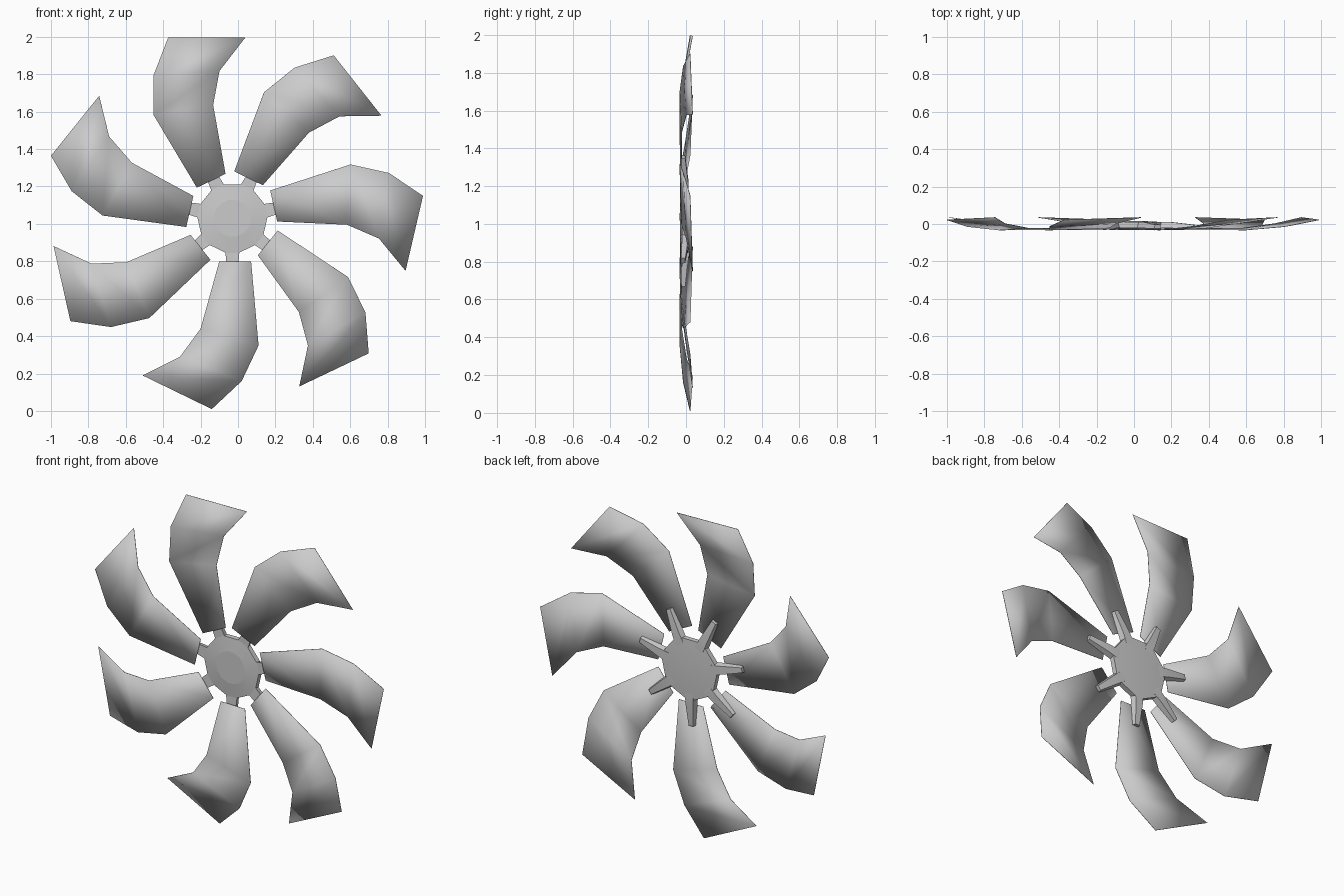
import bpy, bmesh, math
from mathutils import Matrix, Vector

if "Cube" in bpy.data.objects:
    bpy.data.objects.remove(bpy.data.objects["Cube"])

N = 7
CENTRE = Vector((-0.03, 0, 1.03))


def make(name, bm, turn=0.0, angle=30):
    bmesh.ops.recalc_face_normals(bm, faces=bm.faces)
    bm.transform(Matrix.Translation(CENTRE) @ Matrix.Rotation(turn, 4, 'Y'))
    mesh = bpy.data.meshes.new(name)
    bm.to_mesh(mesh)
    bm.free()
    ob = bpy.data.objects.new(name, mesh)
    bpy.context.collection.objects.link(ob)
    bpy.ops.object.select_all(action='DESELECT')
    bpy.context.view_layer.objects.active = ob
    ob.select_set(True)
    bpy.ops.object.shade_smooth_by_angle(angle=math.radians(angle))
    return ob


# Swept blade pointing down: leading and trailing edges (x, y, z)
LEAD = [(0.10, -0.031, -0.23), (0.14, -0.032, -0.68), (0.05, -0.014, -0.87), (-0.11, 0.022, -1.02)]
TRAIL = [(-0.07, -0.026, -0.23), (-0.17, -0.022, -0.59), (-0.28, 0.002, -0.74), (-0.48, 0.035, -0.84)]


def blade(i):
    bm = bmesh.new()
    a = [bm.verts.new(p) for p in LEAD]
    b = [bm.verts.new(p) for p in TRAIL]
    for k in range(3):
        bm.faces.new((a[k], b[k], b[k + 1], a[k + 1]))
    ob = make(f"blade_{i + 1}", bm, i * math.tau / N)
    mod = ob.modifiers.new("thickness", 'SOLIDIFY')
    mod.thickness = 0.003
    mod.offset = 0


# Tapered arm that carries the blade from behind: (z, half width, front y, back y)
ARM = [(-0.15, 0.040, -0.020, 0.012), (-0.22, 0.034, -0.022, 0.012), (-0.36, 0.020, -0.024, -0.004)]


def arm(i):
    bm = bmesh.new()
    rings = [[bm.verts.new(p) for p in ((-w, f, z), (w, f, z), (w * .75, b, z), (-w * .75, b, z))]
             for z, w, f, b in ARM]
    for r, s in zip(rings, rings[1:]):
        for k in range(4):
            bm.faces.new((r[k], r[(k + 1) % 4], s[(k + 1) % 4], s[k]))
    bm.faces.new(rings[0])
    bm.faces.new(rings[-1])
    make(f"arm_{i + 1}", bm, i * math.tau / N)


# Hub: low cone with a flat round centre, cut-corner heptagon outline
def hub():
    bm = bmesh.new()
    angles = [-math.pi / 2 + i * math.tau / N + s * math.radians(10.5) for i in range(N) for s in (-1, 1)]
    profile = [(0.10, -0.031), (0.188, -0.021), (0.188, 0.010), (0.10, 0.015)]
    rings = [[bm.verts.new((r * math.cos(t), y, r * math.sin(t))) for t in angles] for r, y in profile]
    # even spacing on the inner circles
    for ring in (rings[0], rings[-1]):
        for k, v in enumerate(ring):
            t = angles[0] + math.radians(10.5) - math.tau / 28 + k * math.tau / 14
            v.co.x, v.co.z = 0.10 * math.cos(t), 0.10 * math.sin(t)
    m = len(angles)
    for r, s in zip(rings, rings[1:]):
        for k in range(m):
            bm.faces.new((r[k], r[(k + 1) % m], s[(k + 1) % m], s[k]))
    bm.faces.new(rings[0])
    bm.faces.new(rings[-1])
    make("hub", bm, 0, 5)


hub()
for i in range(N):
    blade(i)
    arm(i)
